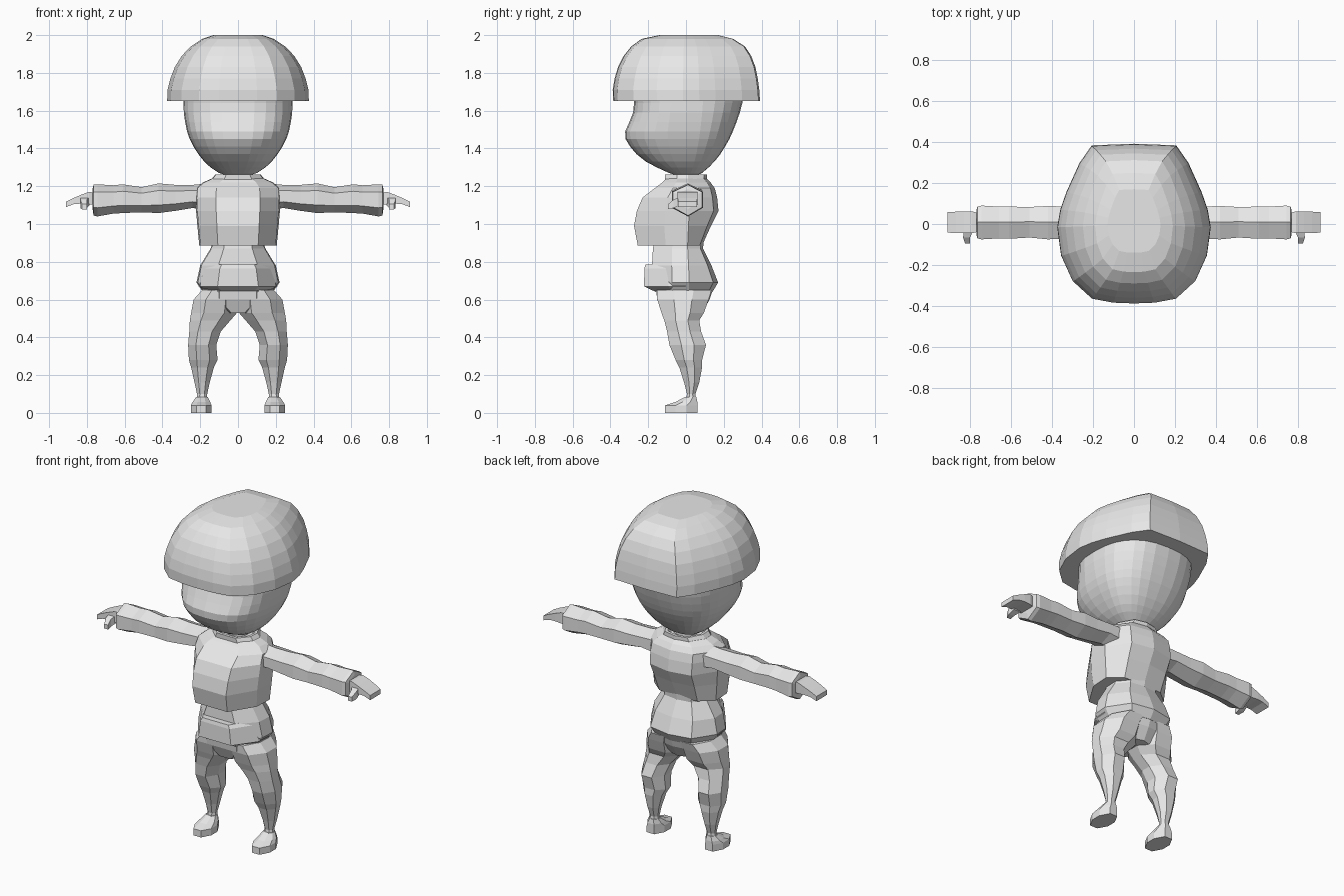
import bpy, bmesh, math

grey = bpy.data.materials.new("light grey")
grey.diffuse_color = (0.8, 0.8, 0.8, 1)


def loft(name, rings, mirror=False):
    """Skin a list of equal-length point rings, cap both ends, keep flat faces."""
    bm = bmesh.new()
    for sx in ((1, -1) if mirror else (1,)):
        rows = [[bm.verts.new((x * sx, y, z)) for x, y, z in r] for r in rings]
        n = len(rows[0])
        for a, b in zip(rows, rows[1:]):
            for i in range(n):
                j = (i + 1) % n
                bm.faces.new((a[i], a[j], b[j], b[i]))
        bm.faces.new(rows[0])
        bm.faces.new(rows[-1])
    bmesh.ops.recalc_face_normals(bm, faces=bm.faces)
    me = bpy.data.meshes.new(name)
    bm.to_mesh(me)
    bm.free()
    me.materials.append(grey)
    ob = bpy.data.objects.new(name, me)
    bpy.context.collection.objects.link(ob)
    return ob


def full(half):
    """Mirror a half outline that runs from front centre to back centre."""
    return half + [(-x, y) for x, y in reversed(half[1:-1])]


def level(z, w, front, back, outline, cx=0.0):
    """Scale a unit outline to half width w and to its front and back depths."""
    return [(cx + x * w, y * (front if y < 0 else back), z) for x, y in outline]


# outlines
hair_out = full([(0, -1), (.27, -.99), (.55, -.94), (.8, -.72), (.95, -.4), (1, -.04),
                 (.96, .18), (.88, .4), (.71, .76), (.55, .98), (0, 1)])
body_out = full([(0, -1), (.52, -1), (.97, -.42), (1, .1), (.62, .85), (0, 1)])


def power(v, p):
    return math.copysign(abs(v) ** p, v)


head_out = [(power(math.sin(a), .8), -power(math.cos(a), .8))
            for a in (2 * math.pi * i / 28 for i in range(28))]

# bowl-shaped hair
loft("hair", [level(z, w, f, b, hair_out) for z, w, f, b in [
    (1.65, .375, .385, .392), (1.71, .373, .388, .388), (1.77, .358, .378, .38),
    (1.83, .335, .36, .368), (1.89, .298, .33, .345), (1.94, .25, .29, .312),
    (1.98, .19, .235, .25), (2.0, .13, .14, .17)]])

# head with forehead dip, cheeks and tapered chin
loft("head", [level(z, w, f, b, head_out) for z, w, f, b in [
    (1.7, .29, .28, .31), (1.64, .288, .275, .298), (1.59, .287, .28, .285),
    (1.54, .28, .3, .268), (1.49, .27, .322, .248), (1.45, .256, .32, .23),
    (1.41, .236, .296, .207), (1.37, .21, .262, .182), (1.33, .178, .212, .15),
    (1.3, .146, .155, .12), (1.27, .1, .09, .085), (1.255, .055, .045, .05)]])

# neck
loft("neck", [level(z, .065, .06, .06, head_out) for z in (1.2, 1.3)])

# jacket and collar
loft("jacket", [level(z, w, f, b, body_out) for z, w, f, b in [
    (.885, .205, .255, .085), (.99, .215, .275, .132), (1.07, .222, .26, .172),
    (1.14, .225, .23, .165), (1.19, .22, .165, .152), (1.22, .185, .125, .13),
    (1.24, .14, .105, .11)]])
loft("collar", [level(z, w, d, d, body_out) for z, w, d in [
    (1.225, .15, .11), (1.262, .12, .112), (1.262, .105, .095), (1.245, .09, .08)]])

# waist, hips and the stepped front pouch
loft("hips", [level(z, w, f, b, body_out) for z, w, f, b in [
    (.92, .13, .165, .095), (.87, .145, .175, .09), (.78, .2, .18, .135),
    (.69, .22, .175, .17), (.64, .185, .165, .14)]])
loft("pouch", [level(z, w, f, -.02, body_out) for z, w, f in [
    (.785, .165, .215), (.765, .185, .22), (.67, .208, .222), (.645, .17, .17)]])
loft("pelvis", [level(z, w, f, b, body_out) for z, w, f, b in [
    (.66, .19, .16, .145), (.6, .19, .152, .125), (.53, .07, .12, .085)]])

# legs: height, inner x, outer x, front y, back y
limb_out = [(-.45, -1), (.45, -1), (1, -.35), (1, .35), (.45, 1), (-.45, 1),
            (-1, .35), (-1, -.35)]


def limb_level(z, x0, x1, y0, y1):
    cx, cy, w, d = (x0 + x1) / 2, (y0 + y1) / 2, (x1 - x0) / 2, (y1 - y0) / 2
    return [(cx + x * w, cy + y * d, z) for x, y in limb_out]


loft("legs", [limb_level(*r) for r in [
    (.65, .0, .19, -.155, .135), (.6, .0, .235, -.152, .12), (.53, .005, .248, -.13, .095),
    (.49, .04, .255, -.115, .07), (.43, .092, .258, -.1, .08), (.36, .115, .264, -.088, .106),
    (.28, .108, .26, -.055, .085), (.24, .128, .248, -.035, .085), (.16, .15, .23, -.01, .07),
    (.1, .163, .217, .005, .05), (.06, .163, .22, .0, .055)]], mirror=True)

# feet
loft("feet", [limb_level(*r) for r in [
    (0, .14, .25, -.11, .06), (.04, .14, .25, -.11, .06),
    (.058, .147, .24, -.055, .06), (.085, .16, .222, -.005, .055)]], mirror=True)


# sleeves: hexagonal tubes along x
def tube(x, z0, z1, y0, y1):
    cy, h = (y0 + y1) / 2 + .003, z1 - z0
    return [(x, cy, z1), (x, y1, z1 - .24 * h), (x, y1, z0 + .27 * h),
            (x, cy, z0), (x, y0, z0 + .27 * h), (x, y0, z1 - .24 * h)]


loft("sleeves", [tube(*r) for r in [
    (.16, 1.07, 1.215, -.07, .085), (.24, 1.085, 1.207, -.07, .085),
    (.33, 1.07, 1.207, -.07, .085), (.42, 1.058, 1.215, -.075, .088),
    (.51, 1.062, 1.195, -.066, .083), (.61, 1.058, 1.21, -.072, .085),
    (.66, 1.055, 1.205, -.07, .085), (.745, 1.04, 1.21, -.075, .09),
    (.765, 1.045, 1.208, -.07, .085), (.77, 1.08, 1.185, -.05, .065)]], mirror=True)


# hands and thumbs
def box_ring(x, z0, z1, y0, y1):
    return [(x, y0, z0), (x, y1, z0), (x, y1, z1), (x, y0, z1)]


loft("hands", [box_ring(*r) for r in [
    (.75, 1.1, 1.165, -.035, .05), (.79, 1.105, 1.17, -.045, .062),
    (.83, 1.108, 1.155, -.045, .062), (.87, 1.105, 1.138, -.044, .06),
    (.91, 1.09, 1.118, -.042, .058)]], mirror=True)
loft("thumbs", [[(x0, y, z0), (x1, y, z0), (x1, y, z1), (x0, y, z1)]
                for y, x0, x1, z0, z1 in [
    (-.03, .785, .83, 1.1, 1.145), (-.065, .8, .835, 1.085, 1.13),
    (-.095, .8, .825, 1.078, 1.105)]], mirror=True)
